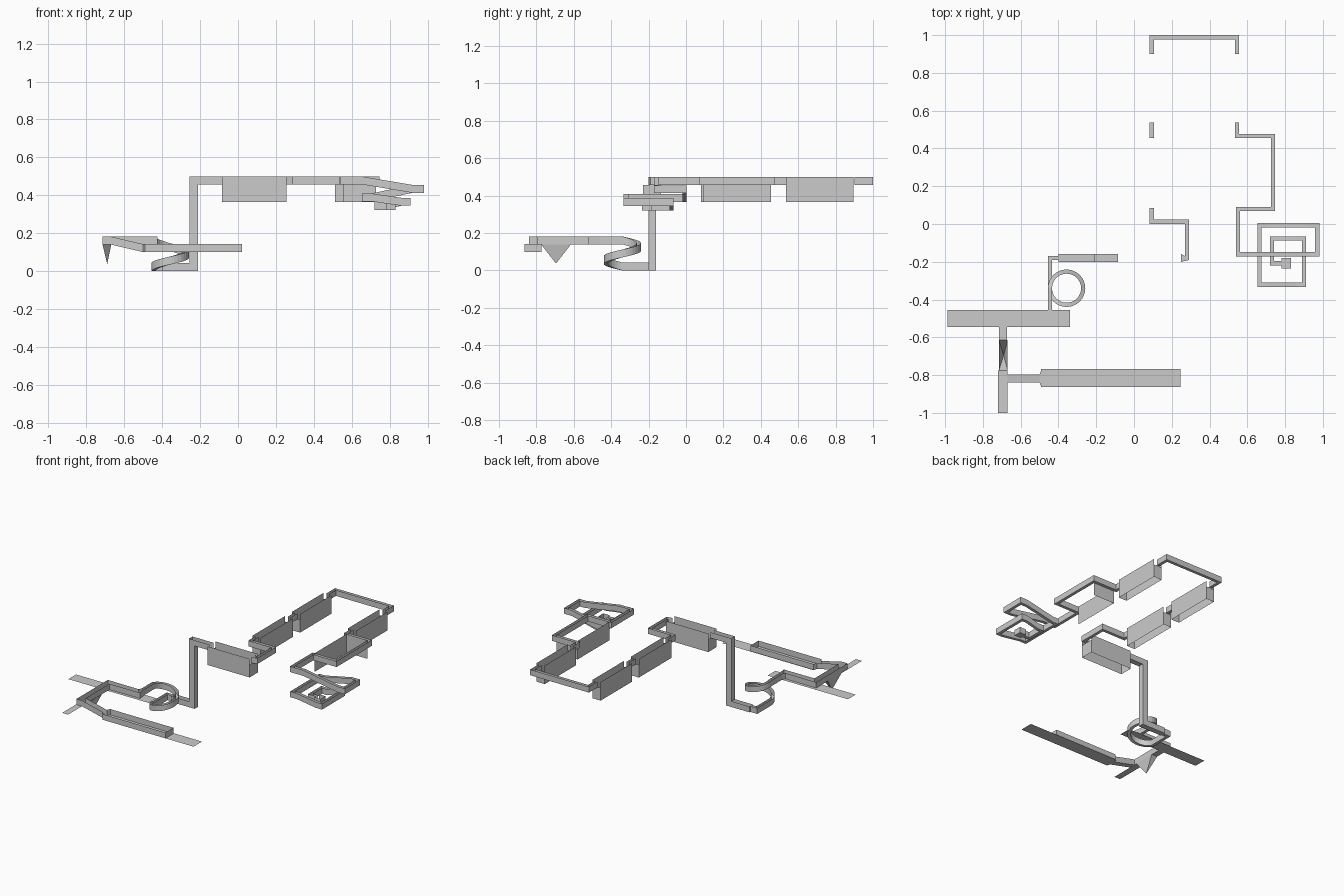
import bpy, math
from mathutils import Vector

H = 0.042   # trough wall height
W = 0.011   # usual half width


def make(name, verts, faces):
    me = bpy.data.meshes.new(name)
    me.from_pydata(verts, [], faces)
    ob = bpy.data.objects.new(name, me)
    bpy.context.collection.objects.link(ob)
    return ob


def trough(name, pts, floor=True, cap_start=False, cap_end=False):
    """Open-topped channel along (x, y, z[, half width]) points with mitred corners."""
    P = [Vector(p[:2]) for p in pts]
    verts, faces = [], []
    for i, p in enumerate(pts):
        w = p[3] if len(p) > 3 else W
        a = (P[i] - P[i - 1]).normalized() if i else (P[1] - P[0]).normalized()
        b = (P[i + 1] - P[i]).normalized() if i < len(P) - 1 else a
        n1, n2 = Vector((-a.y, a.x)), Vector((-b.y, b.x))
        m = (n1 + n2) / (1 + n1.dot(n2)) * w
        l, r = P[i] + m, P[i] - m
        z = p[2]
        verts += [(l.x, l.y, z + H), (l.x, l.y, z), (r.x, r.y, z), (r.x, r.y, z + H)]
    for i in range(len(pts) - 1):
        for k in ((0, 1, 2) if floor else (0, 2)):
            a = i * 4 + k
            faces.append((a, a + 1, a + 5, a + 4))
    n = len(verts)
    if cap_start:
        faces.append((0, 1, 2, 3))
    if cap_end:
        faces.append((n - 1, n - 2, n - 3, n - 4))
    make(name, verts, faces)


def plate(name, x0, x1, y0, y1, z):
    make(name, [(x0, y0, z), (x1, y0, z), (x1, y1, z), (x0, y1, z)], [(0, 1, 2, 3)])


def pit(name, x0, x1, y0, y1, z0=0.365, z1=0.5):
    """Deep bottomless section: two long walls, lower end walls under the channel."""
    along_x = x1 - x0 > y1 - y0
    c = [(x0, y0), (x1, y0), (x1, y1), (x0, y1)]
    v, f = [], []
    for i in range(4):
        (ax, ay), (bx, by) = c[i], c[(i + 1) % 4]
        is_long = (i % 2 == 0) == along_x
        t = z1 if is_long else z1 - H
        k = len(v)
        v += [(ax, ay, z0), (bx, by, z0), (bx, by, t), (ax, ay, t)]
        f.append((k, k + 1, k + 2, k + 3))
    make(name, v, f)


U = 0.458  # upper floor level

# Deep pits between the upper channels
pit("start_pit", -0.085, 0.255, -0.23, -0.135)
pit("left_pit_near", 0.062, 0.126, 0.08, 0.455)
pit("left_pit_far", 0.062, 0.126, 0.535, 0.895)
pit("right_pit_far", 0.513, 0.579, 0.535, 0.895)
make("corner_pit_walls",
     [(0.556, 0.09, 0.365), (0.556, 0.455, 0.365), (0.727, 0.455, 0.365),
      (0.556, 0.09, 0.5), (0.556, 0.455, 0.5), (0.727, 0.455, 0.5)],
     [(0, 1, 4, 3), (1, 2, 5, 4)])

# Upper channels
trough("upper_start_channel", [(-0.21, -0.18, U, 0.02), (-0.085, -0.18, U, 0.02)])
trough("upper_step_channel", [(0.25, -0.18, U, 0.02), (0.28, -0.18, U), (0.28, 0.012, U),
                              (0.094, 0.012, U), (0.094, 0.085, U)])
trough("left_link_channel", [(0.094, 0.455, U), (0.094, 0.538, U)])
trough("far_channel", [(0.094, 0.9, U), (0.094, 0.989, U), (0.546, 0.989, U), (0.546, 0.9, U)])

# Right loop and descending square spiral
trough("square_spiral_channel", [
    (0.546, 0.538, U), (0.546, 0.466, U), (0.736, 0.466, U), (0.736, 0.08, U),
    (0.55, 0.08, U), (0.55, -0.16, U), (0.65, -0.16, U), (0.92, -0.16, 0.413),
    (0.97, -0.16, 0.413), (0.97, -0.007, 0.413), (0.92, -0.007, 0.413),
    (0.70, -0.007, 0.367), (0.665, -0.007, 0.367), (0.665, -0.322, 0.367),
    (0.71, -0.322, 0.367), (0.86, -0.322, 0.345), (0.9, -0.322, 0.345),
    (0.9, -0.077, 0.345), (0.86, -0.077, 0.345), (0.77, -0.077, 0.322),
    (0.73, -0.077, 0.322), (0.73, -0.208, 0.322), (0.78, -0.208, 0.322)])
trough("spiral_end_room", [(0.78, -0.208, 0.322, 0.027), (0.832, -0.208, 0.322, 0.027)],
       cap_end=True)

# Vertical shaft
x0, x1, y0, y1 = -0.255, -0.21, -0.2, -0.16
make("vertical_shaft",
     [(x0, y0, 0), (x1, y0, 0), (x1, y0, 0.5), (x0, y0, 0.5),
      (x0, y1, 0), (x1, y1, 0), (x1, y1, 0.5), (x0, y1, 0.5),
      (x0, y0, H), (x0, y1, H), (x1, y0, U), (x1, y1, U)],
     [(0, 1, 2, 3), (5, 4, 7, 6), (8, 3, 7, 9), (1, 5, 11, 10)])

# Lower channel and round spiral ramp
cx, cy, r, n = -0.357, -0.34, 0.088, 32
pts = [(-0.255, -0.18, 0, 0.02), (-0.4, -0.18, 0, 0.02), (-0.401, -0.18, 0, W),
       (-0.445, -0.18, 0)]
for i in range(n + 1):
    t = math.pi + 2 * math.pi * i / n
    pts.append((cx + r * math.cos(t), cy + r * math.sin(t), 0.14 * i / n))
pts.append((-0.445, -0.46, 0.14))
trough("round_spiral_ramp", pts)
plate("shaft_floor", x0, x1, y0, y1, 0)

# Lower walls standing on wide floor plates
trough("lower_corner_walls", [(-0.445, -0.46, 0.14), (-0.445, -0.5, 0.14, 0.02),
                              (-0.693, -0.5, 0.14, 0.022), (-0.693, -0.818, 0.14, 0.022),
                              (-0.67, -0.818, 0.14, 0.022)], floor=False)
trough("lower_ramp", [(-0.67, -0.818, 0.14, 0.022), (-0.5, -0.818, 0.1, 0.022),
                      (-0.49, -0.818, 0.1, 0.046)])
trough("lower_end_walls", [(-0.49, -0.818, 0.1, 0.046), (0.02, -0.818, 0.1, 0.046)],
       floor=False, cap_end=True)
plate("floor_plate_back", -0.988, -0.34, -0.544, -0.455, 0.14)
plate("floor_plate_middle", -0.715, -0.672, -0.615, -0.544, 0.14)
plate("floor_plate_side", -0.719, -0.671, -1.0, -0.775, 0.14)
plate("floor_plate_front", -0.493, 0.246, -0.864, -0.767, 0.1)

# Pointed pit
make("pointed_pit",
     [(-0.715, -0.775, 0.14), (-0.669, -0.775, 0.14), (-0.669, -0.615, 0.14),
      (-0.715, -0.615, 0.14), (-0.69, -0.695, 0.037)],
     [(0, 1, 4), (1, 2, 4), (2, 3, 4), (3, 0, 4)])
